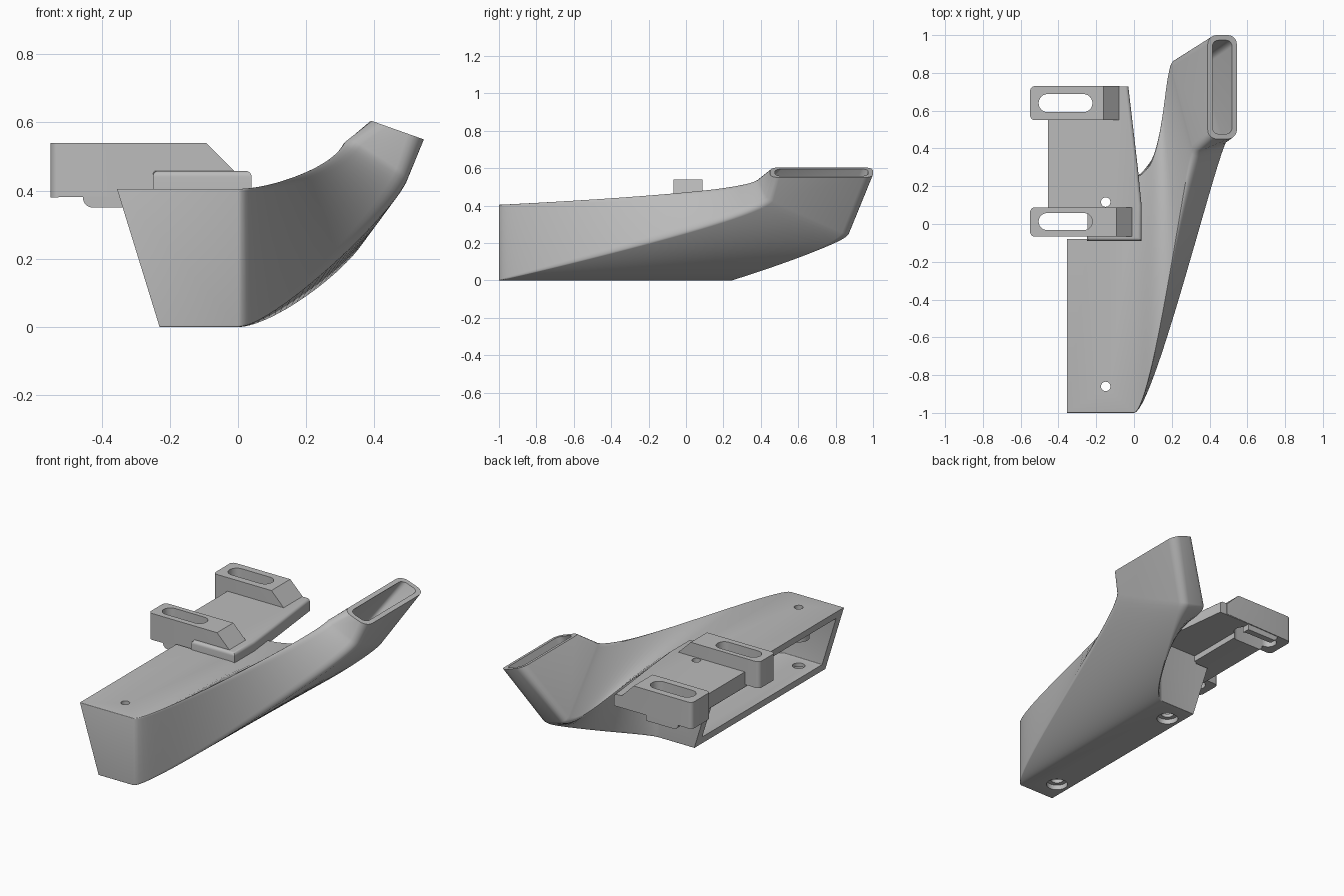
import bpy, bmesh, math
from mathutils import Vector

if "Cube" in bpy.data.objects:
    bpy.data.objects.remove(bpy.data.objects["Cube"])

GREY = (0.5, 0.5, 0.5, 1)
grey = bpy.data.materials.new("plain_grey")
grey.use_nodes = True
grey.diffuse_color = GREY
grey.node_tree.nodes["Principled BSDF"].inputs["Base Color"].default_value = GREY


def finish(name, bm):
    bmesh.ops.recalc_face_normals(bm, faces=bm.faces)
    mesh = bpy.data.meshes.new(name)
    bm.to_mesh(mesh)
    bm.free()
    mesh.materials.append(grey)
    obj = bpy.data.objects.new(name, mesh)
    bpy.context.collection.objects.link(obj)
    return obj


def prism(name, outline, depth, round_rule=None, radius=0.0):
    """Extrude a closed outline by a vector, then round the edges chosen by a rule."""
    bm = bmesh.new()
    face = bm.faces.new([bm.verts.new(p) for p in outline])
    new = bmesh.ops.extrude_face_region(bm, geom=[face])["geom"]
    bmesh.ops.translate(bm, vec=depth, verts=[v for v in new if isinstance(v, bmesh.types.BMVert)])
    bmesh.ops.recalc_face_normals(bm, faces=bm.faces)
    if round_rule:
        edges = [e for e in bm.edges if round_rule(*[v.co for v in e.verts])]
        bmesh.ops.bevel(bm, geom=edges, offset=radius, segments=5, profile=0.5, affect='EDGES')
    return finish(name, bm)


def stadium(name, x0, x1, y, r, z0, z1):
    """Upright slot shape; a cylinder when x0 equals x1."""
    pts = []
    for cx, start in ((x1, -90), (x0, 90)):
        for k in range(13):
            a = math.radians(start + 15 * k)
            if x0 == x1 and k == 12:
                continue
            pts.append((cx + r * math.cos(a), y + r * math.sin(a), z0))
    return prism(name, pts, (0, 0, z1 - z0))


def cut(obj, *cutters):
    for c in cutters:
        c.hide_render = True
        mod = obj.modifiers.new("cut", 'BOOLEAN')
        mod.operation, mod.object, mod.solver = 'DIFFERENCE', c, 'EXACT'


def bake(obj):
    dg = bpy.context.evaluated_depsgraph_get()
    mesh = bpy.data.meshes.new_from_object(obj.evaluated_get(dg))
    obj.modifiers.clear()
    obj.data = mesh


def smooth(obj, angle=30):
    bpy.ops.object.select_all(action='DESELECT')
    obj.select_set(True)
    bpy.context.view_layer.objects.active = obj
    bpy.ops.object.shade_smooth_by_angle(angle=math.radians(angle))


# Duct: corner order is front-outer, back-outer, back-inner, front-inner
BOX = [Vector(p) for p in ((0, -1, 0), (0, .25, 0), (0, .25, .405), (0, -1, .405))]
NECK = [Vector(p) for p in ((.505, .43, .44), (.36, .87, .24), (.19, .87, .28), (.32, .38, .56))]
MOUTH = [Vector(p) for p in ((.545, .45, .55), (.545, 1, .55), (.39, 1, .605), (.39, .45, .605))]
OPENING = [p + Vector((x, 0, 0)) for p, x in zip(BOX, (-.23, -.23, -.355, -.355))]
END = Vector((.39, .5, .76))
START_PULL = (.3, .3, .5, .3)
END_PULL = (.5, .3, .3, .35)
BOX_WALL, MOUTH_WALL = .053, .027


def hermite(p, q, t, start, end):
    return (p * (2*t**3 - 3*t*t + 1) + Vector((start, 0, 0)) * (t**3 - 2*t*t + t)
            + q * (3*t*t - 2*t**3) + END * end * (t**3 - t*t))


def section(c, radius, inset):
    """Rounded rectangle stretched between four corners."""
    w = ((c[1] - c[0]).length + (c[2] - c[3]).length) / 2
    h = ((c[3] - c[0]).length + (c[2] - c[1]).length) / 2
    r = max(radius - inset * .6, .004)
    pts = []
    for i, (sx, sy) in enumerate(((0, 0), (1, 0), (1, 1), (0, 1))):
        cx = w - inset - r if sx else inset + r
        cy = h - inset - r if sy else inset + r
        for k in range(6):
            a = math.pi + i * math.pi / 2 + k * math.pi / 10
            s, t = (cx + r * math.cos(a)) / w, (cy + r * math.sin(a)) / h
            pts.append(c[0].lerp(c[1], s).lerp(c[3].lerp(c[2], s), t))
    return pts


# Each station holds corners, corner radius and wall thickness
STEPS = 28
stations = [(OPENING, .004, BOX_WALL)]
for n in range(STEPS + 1):
    t = n / STEPS
    corners = [hermite(p, q, t, a, b) for p, q, a, b in zip(BOX, NECK, START_PULL, END_PULL)]
    stations.append((corners, .004 + .04 * t, BOX_WALL + (MOUTH_WALL - BOX_WALL) * t))
stations.append((MOUTH, .05, MOUTH_WALL))

bm = bmesh.new()
rings = [section(c, r, 0) for c, r, wall in stations]
rings += [section(c, r, wall) for c, r, wall in reversed(stations)]
rings = [[bm.verts.new(p) for p in ring] for ring in rings]
for a, b in zip(rings, rings[1:] + rings[:1]):
    for i in range(len(a)):
        j = (i + 1) % len(a)
        bm.faces.new((a[i], a[j], b[j], b[i]))
duct = finish("duct", bm)

# Mounting bracket: under plate, rounded top pad and two slotted lugs
plate = prism("bracket_plate",
              [(-.455, -.065, .35), (-.24, -.065, .35), (-.24, -.065, .42), (-.455, -.065, .42)],
              (0, .79, 0), lambda a, b: max(a.x, b.x) < -.45 and max(a.z, b.z) < .36, .03)
pad = prism("bracket_pad",
            [(-.455, -.065, .385), (-.25, -.065, .385), (-.25, -.09, .385), (.04, -.09, .385),
             (.04, .1, .385), (.02, .3, .385), (-.03, .728, .385), (-.455, .728, .385)],
            (0, 0, .073),
            lambda a, b: min(a.z, b.z) > .45 and min(a.x, b.x) > -.26 and a.y + b.y < 1.4, .018)


def lug(name, y0, y1, flat_end):
    foot = flat_end + .085
    outline = [(-.55, y0, .38), (-.55, y0, .54), (flat_end, y0, .54), (foot, y0, .455), (foot, y0, .39)]
    return prism(name, outline, (0, y1 - y0, 0),
                 lambda a, b: max(a.x, b.x) < -.54 and abs(a.z - b.z) > .1, .025)


front_lug = lug("front_lug", -.067, .088, -.093)
back_lug = lug("back_lug", .55, .73, -.162)

# Screw bosses inside the duct
SCREW_Y = (-.86, .116)
bosses = [stadium(n, -.15, -.15, y, .06, .22, .38)
          for n, y in zip(("front_boss", "back_boss"), SCREW_Y)]

# Cutters for screw holes, counterbores, slots and the seat of the bracket
screws = [stadium("screw_cutter", -.15, -.15, y, .025, -.1, .7) for y in SCREW_Y]
access = [stadium("access_cutter", -.15, -.15, y, r, -.1, top)
          for y in SCREW_Y for r, top in ((.06, .03), (.035, .1))]
front_slot = stadium("front_slot_cutter", -.46, -.265, .013, .045, .2, .7)
back_slot = stadium("back_slot_cutter", -.457, -.268, .64, .048, .2, .7)
seat = prism("seat_cutter", [(-.5, -.08, .34), (-.25, -.08, .34), (-.25, .3, .34), (-.5, .3, .34)],
             (0, 0, .2))

cut(duct, seat, front_slot, *screws, *access)
cut(plate, front_slot, back_slot)
cut(pad, screws[1], front_slot, back_slot)
cut(front_lug, front_slot)
cut(back_lug, back_slot)
for boss, screw in zip(bosses, screws):
    cut(boss, screw)

parts = [duct, plate, pad, front_lug, back_lug] + bosses
bpy.context.view_layer.update()
for part in parts:
    bake(part)
for cutter in screws + access + [front_slot, back_slot, seat]:
    bpy.data.objects.remove(cutter)
for part in parts:
    smooth(part)
